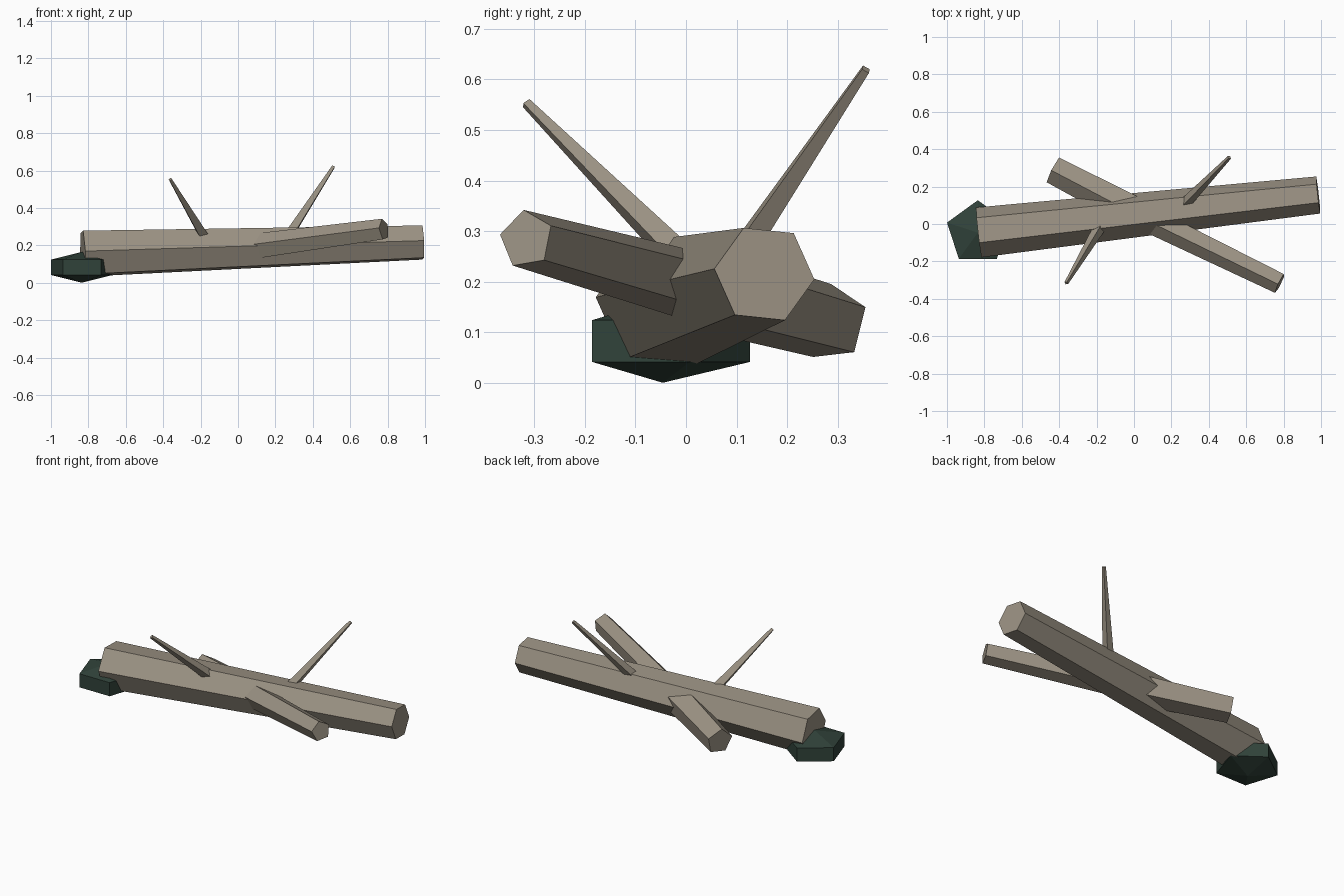
import bpy, bmesh, math
from mathutils import Vector

if "Cube" in bpy.data.objects:
    bpy.data.objects.remove(bpy.data.objects["Cube"])


def material(name, rgb):
    m = bpy.data.materials.new(name)
    m.diffuse_color = (*rgb, 1)
    m.use_nodes = True
    m.node_tree.nodes["Principled BSDF"].inputs["Base Color"].default_value = m.diffuse_color
    return m


BARK = material("dead_wood", (0.33, 0.29, 0.23))
MOSS = material("dark_moss", (0.03, 0.055, 0.042))


def loft(name, start, end, rings, sides, phase, mat):
    """Polygonal rings (fraction along axis, radius) joined into a closed solid."""
    start, end = Vector(start), Vector(end)
    d = (end - start).normalized()
    u = Vector((0, 0, 1)).cross(d)
    u = u.normalized() if u.length > 1e-4 else Vector((1, 0, 0))
    v = d.cross(u)
    bm = bmesh.new()
    loops = []
    for t, r in rings:
        c = start.lerp(end, t)
        loop = []
        for i in range(sides):
            a = math.radians(phase) + i * math.tau / sides
            loop.append(bm.verts.new(c + r * (math.cos(a) * u + math.sin(a) * v)))
        loops.append(loop)
    for a, b in zip(loops, loops[1:]):
        for i in range(sides):
            j = (i + 1) % sides
            bm.faces.new((a[i], a[j], b[j], b[i]))
    if rings[0][1] > 0:
        bm.faces.new(loops[0][::-1])
    if rings[-1][1] > 0:
        bm.faces.new(loops[-1])
    # rings of zero radius collapse to a point
    bmesh.ops.remove_doubles(bm, verts=bm.verts[:], dist=1e-5)
    bmesh.ops.recalc_face_normals(bm, faces=bm.faces[:])
    me = bpy.data.meshes.new(name)
    bm.to_mesh(me)
    bm.free()
    me.materials.append(mat)
    ob = bpy.data.objects.new(name, me)
    bpy.context.collection.objects.link(ob)
    return ob


# Wooden parts: name, start, end, start radius, end radius, sides, phase
WOOD = [
    ("log", (-0.83, -0.045, 0.155), (0.985, 0.155, 0.215), 0.135, 0.10, 6, -6),
    ("front_branch", (0.03, 0.05, 0.183), (0.78, -0.316, 0.284), 0.073, 0.059, 5, 27),
    ("back_branch", (0.03, 0.05, 0.185), (-0.43, 0.29, 0.118), 0.09, 0.078, 5, 12),
    ("back_twig", (0.24, 0.076, 0.205), (0.51, 0.356, 0.62), 0.034, 0.011, 4, 0),
    ("front_twig", (-0.155, 0.03, 0.205), (-0.362, -0.316, 0.553), 0.036, 0.011, 4, 0),
]
for name, a, b, r0, r1, sides, phase in WOOD:
    loft(name, a, b, [(0, r0), (1, r1)], sides, phase, BARK)

# Five-sided moss clump under the thick end
loft("moss_clump", (-0.835, -0.046, 0), (-0.835, -0.046, 0.165),
     [(0, 0), (0.25, 0.173), (0.75, 0.173), (1, 0)], 5, 18, MOSS)
